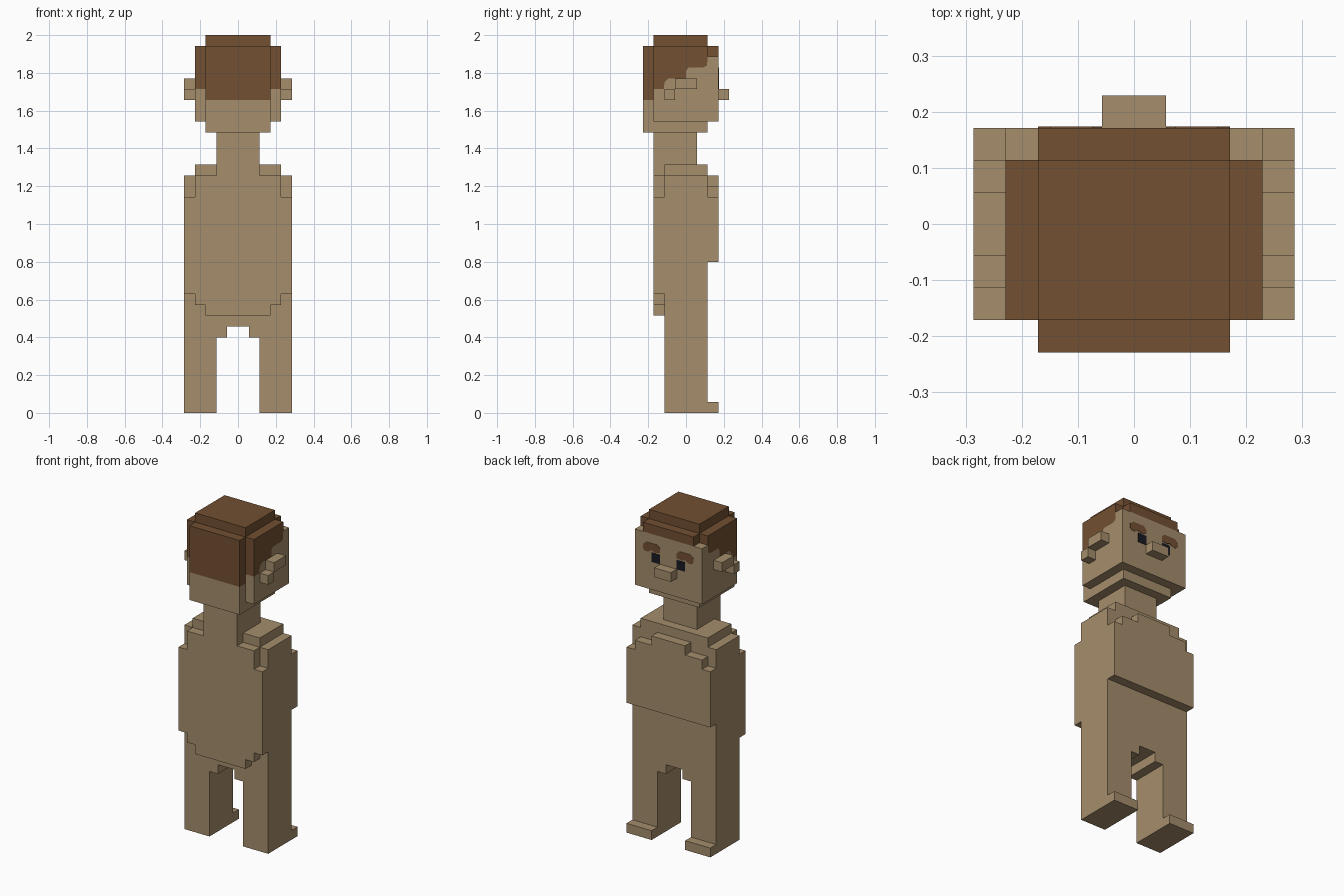
import bpy, bmesh
from mathutils import Vector

cube = bpy.data.objects.get("Cube")
if cube:
    bpy.data.objects.remove(cube, do_unlink=True)

U = 2 / 35  # one block


def material(name, rgb):
    m = bpy.data.materials.new(name)
    m.use_nodes = True
    m.diffuse_color = (*rgb, 1)
    bsdf = next(n for n in m.node_tree.nodes if n.type == 'BSDF_PRINCIPLED')
    bsdf.inputs["Base Color"].default_value = (*rgb, 1)
    return m


skin = material("tan skin", (0.376, 0.27, 0.15))
brown = material("brown hair", (0.171, 0.08, 0.032))
dark = material("dark eye", (0.010, 0.010, 0.017))


def prism(name, pts, axis, a, b, mat):
    """Extrude a profile, in blocks, from a to b; axis 'x' takes (y, z) points, 'y' takes (x, z)."""
    place = (lambda p: (a, p[0], p[1])) if axis == 'x' else (lambda p: (p[0], a, p[1]))
    bm = bmesh.new()
    face = bm.faces.new([bm.verts.new(place(p)) for p in pts])
    out = bmesh.ops.extrude_face_region(bm, geom=[face])
    verts = [g for g in out["geom"] if isinstance(g, bmesh.types.BMVert)]
    step = Vector((b - a, 0, 0)) if axis == 'x' else Vector((0, b - a, 0))
    bmesh.ops.translate(bm, verts=verts, vec=step)
    bmesh.ops.recalc_face_normals(bm, faces=bm.faces)
    bmesh.ops.scale(bm, vec=(U, U, U), verts=bm.verts)
    me = bpy.data.meshes.new(name)
    bm.to_mesh(me)
    bm.free()
    me.materials.append(mat)
    ob = bpy.data.objects.new(name, me)
    bpy.context.collection.objects.link(ob)
    return ob


def box(name, x, y, z, mat):
    return prism(name, [(x[0], z[0]), (x[1], z[0]), (x[1], z[1]), (x[0], z[1])],
                 'y', y[0], y[1], mat)


def mirrored(half):
    return half + [(-x, z) for x, z in reversed(half)]


# Body in three layers from back to front
prism("back_slab", mirrored([(4, 22), (4, 20), (5, 20), (5, 11), (4, 11), (4, 10), (3, 10), (3, 9)]),
      'y', -3, -2, skin)
prism("torso_and_legs", mirrored([(4, 23), (4, 22), (5, 22), (5, 0), (2, 0), (2, 7), (1, 7), (1, 8)]),
      'y', -2, 2, skin)
prism("chest_slab", mirrored([(2, 22), (2, 21), (4, 21), (4, 20), (5, 20), (5, 14)]),
      'y', 2, 3, skin)
box("neck", (-2, 2), (-3, 1), (22, 26), skin)

# Head, split along the hairline
hairline = [(-3, 30), (-2.05, 30), (-2, 30.6), (-1.65, 31), (0, 31), (0, 31.7),
            (0.25, 32), (1.6, 32), (1.95, 32.2), (2, 33)]
prism("head", hairline + [(3, 33), (3, 27), (-3, 27)], 'x', -4, 4, skin)
prism("hair_cap", hairline + [(2, 34), (-3, 34)], 'x', -4, 4, brown)
box("jaw", (-3, 3), (-3, 2), (26, 27), skin)
box("nape", (-3, 3), (-4, -3), (26, 29), skin)
box("back_hair", (-3, 3), (-4, -3), (29, 34), brown)
box("crown_hair", (-3, 3), (-3, 2), (34, 35), brown)
box("fringe", (-3, 3), (2, 3), (33, 34), brown)
box("nose", (-1, 1), (3, 4), (29, 30), skin)

# Paired parts; the model's face looks along +y
brow = [(1, 31.2), (1, 31.7), (1.3, 32), (2.6, 32), (3, 31.7), (3, 31.2), (2.8, 31),
        (2.4, 31), (2, 31.25), (1.6, 31.1)]
for side, s in (("left", 1), ("right", -1)):
    def span(a, b):
        return sorted((s * a, s * b))
    box(side + "_foot_toe", span(2, 5), (2, 3), (0, 1), skin)
    box(side + "_ear_top", span(4, 5), (-1, 1), (30, 31), skin)
    box(side + "_ear_lobe", span(4, 5), (-2, -1), (29, 30), skin)
    box(side + "_eye", span(1, 2), (3, 3.04), (30, 31), dark)
    prism(side + "_eyebrow", [(s * x, z) for x, z in brow], 'y', 3, 3.04, brown)
